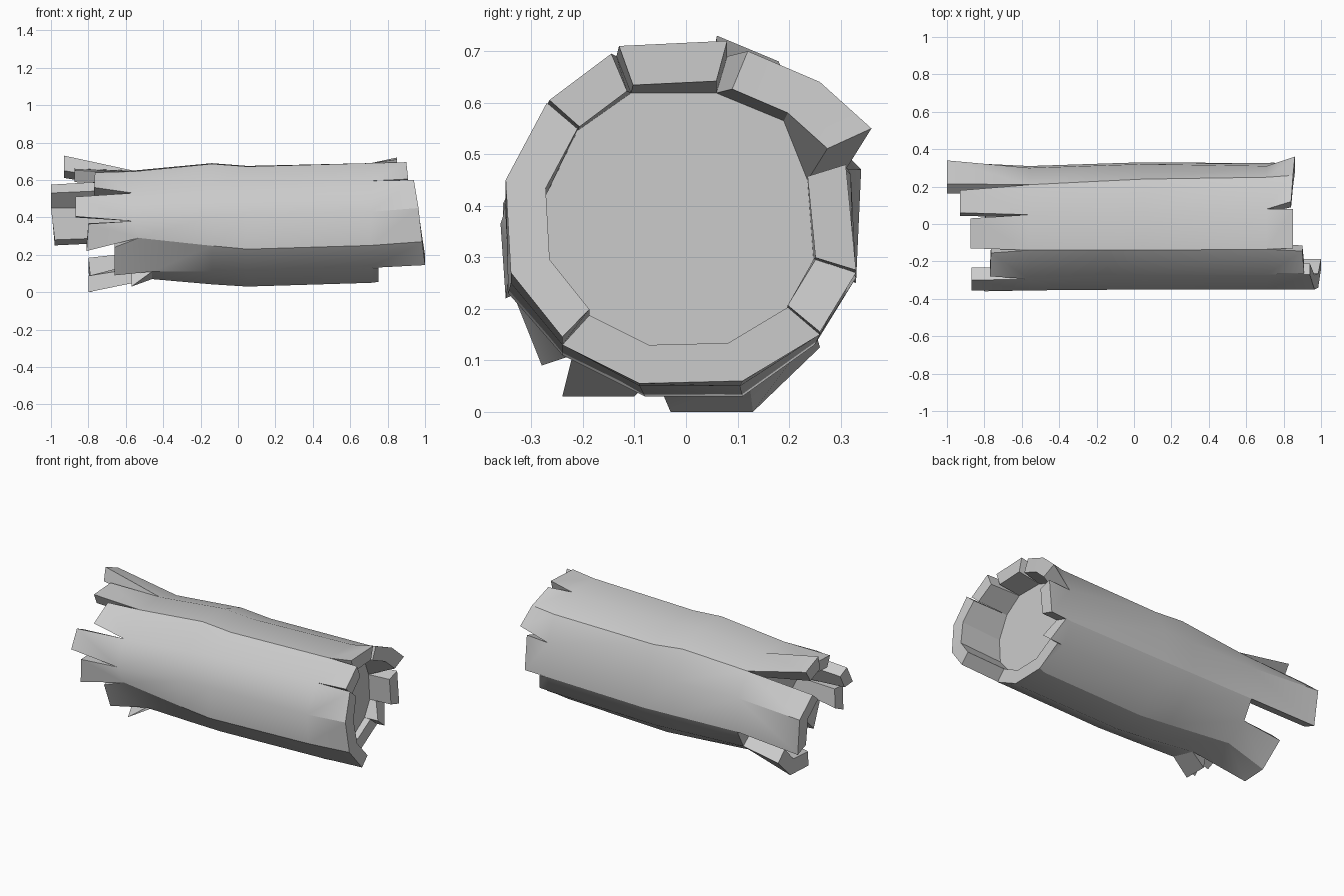
import bpy, bmesh, math
from mathutils import Vector

if "Cube" in bpy.data.objects:
    bpy.data.objects.remove(bpy.data.objects["Cube"])

# twelve-sided (y, z) cross-sections, running from the front over the top to the back
LEFT = [(-.34, .29), (-.355, .38), (-.295, .53), (-.14, .645), (.05, .65), (.21, .60),
        (.30, .47), (.31, .27), (.25, .16), (.12, .08), (-.06, .07), (-.22, .11)]
MID = [(-.345, .23), (-.35, .42), (-.27, .57), (-.14, .672), (.065, .675), (.24, .61),
       (.32, .46), (.33, .26), (.25, .13), (.11, .03), (-.08, .03), (-.24, .11)]
RIGHT = [(-.34, .25), (-.35, .43), (-.27, .595), (-.135, .69), (.08, .69), (.25, .62),
         (.31, .47), (.325, .27), (.26, .15), (.105, .05), (-.09, .05), (-.24, .13)]
N = 12
XL, XR = -.56, .71
CENTRE = Vector((0, -.012, .38))

# splinters: first side number, then outer tip points (x, y, z)
LEFT_SPLINTERS = [
    (0, [(-.81, -.35, .22), (-.80, -.36, .365)]),
    (1, [(-.87, -.355, .405), (-.87, -.30, .51)]),
    (2, [(-.77, -.28, .56), (-.765, -.155, .64)]),
    (3, [(-.875, -.13, .65), (-.875, .03, .66)]),
    (4, [(-.93, .06, .73), (-.93, .18, .68)]),
    (5, [(-1.0, .215, .575), (-1.0, .34, .47), (-.98, .33, .25)]),
    (8, [(-.80, .26, .125), (-.79, .13, .0), (-.80, -.03, .0)]),
    (10, [(-.57, -.10, .03), (-.57, -.24, .03)]),
    (11, [(-.66, -.28, .09), (-.66, -.34, .24)]),
]
RIGHT_SPLINTERS = [
    (11, [(1.0, -.24, .145), (.985, -.34, .27), (.965, -.35, .45), (.94, -.27, .60)]),
    (2, [(.91, -.265, .605), (.90, -.145, .695)]),
    (3, [(.85, -.13, .71), (.85, .08, .72)]),
    (4, [(.84, .12, .70), (.85, .26, .64), (.86, .36, .55)]),
    (6, [(.85, .31, .48), (.85, .33, .275)]),
    (7, [(.75, .33, .27), (.80, .26, .155)]),
    (8, [(.75, .26, .15), (.75, .11, .06), (.75, -.09, .055), (.75, -.24, .13)]),
]

bm = bmesh.new()


def inward(p, k=.23):
    """Move a point towards the log axis, keeping x."""
    p = Vector(p)
    target = Vector((p.x, CENTRE.y, CENTRE.z))
    return p.lerp(target, k)


def ring(x, profile):
    return [bm.verts.new((x, y, z)) for y, z in profile]


def splintered_end(outer, splinters):
    inner = [bm.verts.new(inward(v.co)) for v in outer]
    bm.faces.new(inner)  # recessed core
    covered = set()
    for start, tips in splinters:
        ids = [(start + k) % N for k in range(len(tips))]
        to = [bm.verts.new(t) for t in tips]
        ti = [bm.verts.new(inward(t)) for t in tips]
        for k in range(len(tips) - 1):
            a, b = ids[k], ids[k + 1]
            covered.add(a)
            bm.faces.new((outer[a], outer[b], to[k + 1], to[k]))
            bm.faces.new((inner[a], inner[b], ti[k + 1], ti[k]))
            bm.faces.new((to[k], to[k + 1], ti[k + 1], ti[k]))
        for k in (0, -1):
            i = ids[k]
            bm.faces.new((outer[i], to[k], ti[k], inner[i]))
    # rim where no splinter stands
    for i in set(range(N)) - covered:
        j = (i + 1) % N
        bm.faces.new((outer[i], outer[j], inner[j], inner[i]))


# trunk body with a slight bulge left of the middle
bulge = [(.3 * a[0] + .7 * b[0], .3 * a[1] + .7 * b[1] + (.022 if b[1] > .6 else 0))
         for a, b in zip(LEFT, MID)]
rings = [ring(XL, LEFT), ring(-.14, bulge), ring(.05, MID), ring(XR, RIGHT)]
# uneven break line: some splits run deeper than others
rings[0][0].co.x = -.53
rings[0][11].co.x = -.46
rings[0][10].co.x = -.46
for r, s in zip(rings, rings[1:]):
    for i in range(N):
        j = (i + 1) % N
        bm.faces.new((r[i], r[j], s[j], s[i]))

# broken ends
splintered_end(rings[0], LEFT_SPLINTERS)
splintered_end(rings[-1], RIGHT_SPLINTERS)
bmesh.ops.recalc_face_normals(bm, faces=bm.faces)

mesh = bpy.data.meshes.new("broken_log")
bm.to_mesh(mesh)
bm.free()
log = bpy.data.objects.new("broken_log", mesh)
bpy.context.collection.objects.link(log)
bpy.context.view_layer.objects.active = log
log.select_set(True)
bpy.ops.object.shade_smooth_by_angle(angle=math.radians(30))
